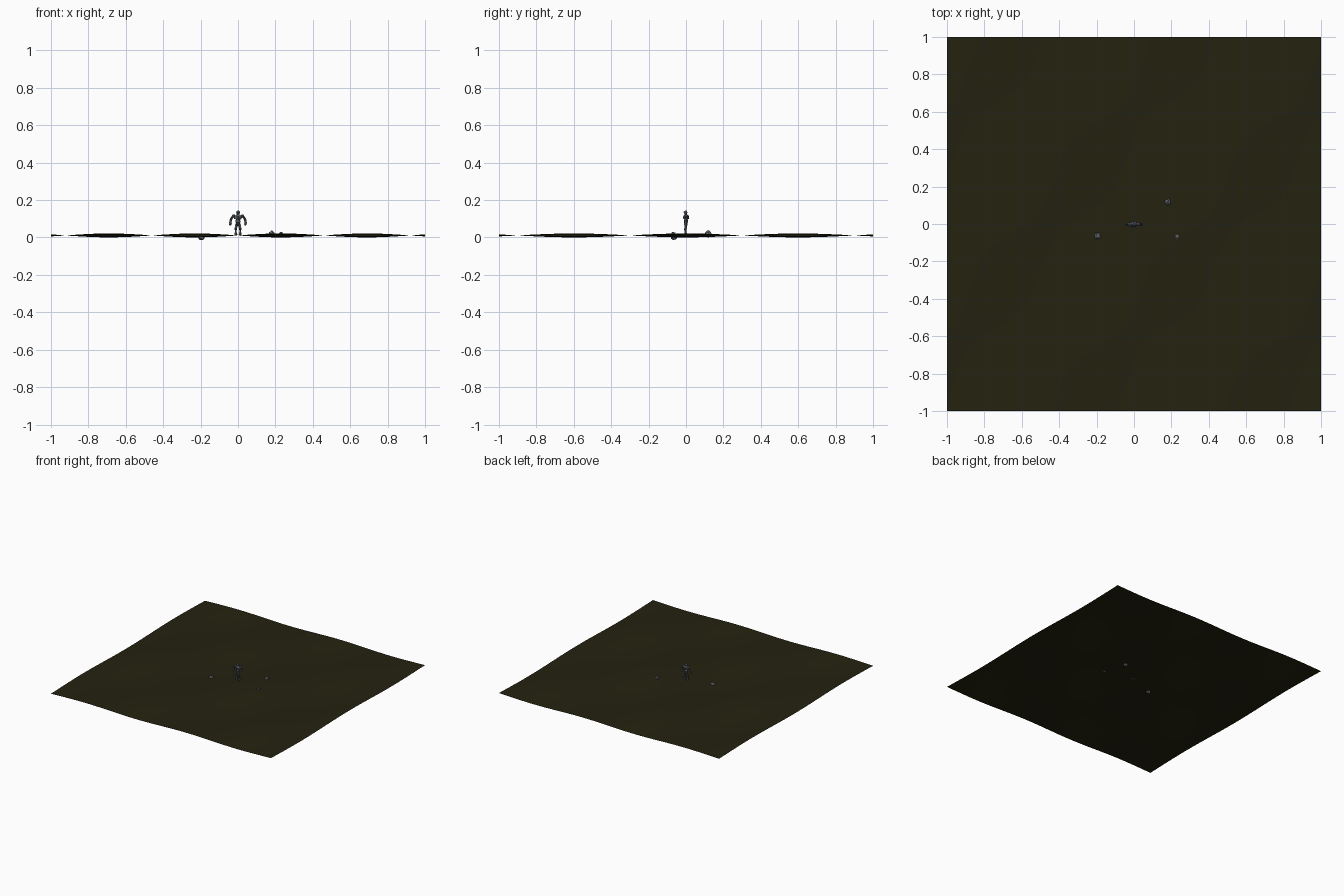
import bpy, bmesh, math, random
from mathutils import Vector

cube = bpy.data.objects.get("Cube")
if cube:
    bpy.data.objects.remove(cube)
rng = random.Random(7)


def material(name, rgb):
    m = bpy.data.materials.new(name)
    m.use_nodes = True
    m.diffuse_color = (*rgb, 1)
    m.node_tree.nodes["Principled BSDF"].inputs["Base Color"].default_value = (*rgb, 1)
    return m


soil = material("dark olive soil", (0.017, 0.016, 0.005))
stone = material("grey stone", (0.12, 0.135, 0.15))
dark = material("dark stone", (0.035, 0.04, 0.047))


def finish(name, bm, mat):
    mesh = bpy.data.meshes.new(name)
    bm.to_mesh(mesh)
    bm.free()
    mesh.materials.append(mat)
    ob = bpy.data.objects.new(name, mesh)
    bpy.context.collection.objects.link(ob)
    return ob


def ground_height(x, y):
    return 0.011 + 0.0105 * math.sin(6.83 * x) * math.cos(5.24 * y)


def boulder(name, centre, size, mat, rough=0.12):
    """Faceted lump with the given half sizes."""
    bm = bmesh.new()
    bmesh.ops.create_icosphere(bm, subdivisions=2, radius=1)
    for v in bm.verts:
        v.co *= 1 + rng.uniform(-rough, rough)
        v.co = Vector(a * b for a, b in zip(v.co, size)) + Vector(centre)
    return finish(name, bm, mat)


def limb(name, start, end, r1, r2, mat):
    """Tapered six-sided segment between two points."""
    a, b = Vector(start), Vector(end)
    bm = bmesh.new()
    bmesh.ops.create_cone(bm, cap_ends=True, segments=6, radius1=r1, radius2=r2,
                          depth=(b - a).length)
    turn = (b - a).to_track_quat('Z', 'Y')
    for v in bm.verts:
        v.co = turn @ v.co + (a + b) / 2
    return finish(name, bm, mat)


# Rolling ground sheet
bm = bmesh.new()
bmesh.ops.create_grid(bm, x_segments=64, y_segments=64, size=1)
for v in bm.verts:
    v.co.z = ground_height(v.co.x, v.co.y)
for f in bm.faces:
    f.smooth = True
finish("ground", bm, soil)

# Scattered rocks
for i, (x, y, r, h) in enumerate([(-0.195, -0.065, 0.018, 0.015),
                                  (0.18, 0.118, 0.016, 0.018),
                                  (0.232, -0.068, 0.011, 0.009)]):
    boulder(f"rock_{i + 1}", (x, y, ground_height(x, y)), (r, r, h), stone, 0.2)

# Figure: trunk and head
boulder("pelvis", (0, 0, 0.070), (0.015, 0.010, 0.009), dark)
boulder("belly", (0, 0, 0.086), (0.014, 0.011, 0.012), stone)
boulder("chest", (0, 0, 0.108), (0.021, 0.014, 0.016), stone)
boulder("chest_plate", (0, -0.010, 0.106), (0.010, 0.006, 0.009), dark)
boulder("back_plate", (0, 0.011, 0.108), (0.013, 0.006, 0.011), dark)
limb("neck", (0, 0, 0.118), (0, -0.001, 0.128), 0.007, 0.006, dark)
boulder("head", (0, -0.002, 0.134), (0.010, 0.010, 0.011), stone)

# Arms and legs on both sides
for side, s in (("left", 1), ("right", -1)):
    boulder(f"{side}_eye", (s * 0.004, -0.011, 0.136), (0.002, 0.002, 0.002), dark)
    boulder(f"{side}_shoulder", (s * 0.024, 0, 0.115), (0.009, 0.010, 0.009), stone)
    limb(f"{side}_upper_arm", (s * 0.025, 0, 0.115), (s * 0.038, 0, 0.097), 0.006, 0.006, dark)
    boulder(f"{side}_elbow", (s * 0.037, 0, 0.098), (0.007, 0.007, 0.007), stone)
    limb(f"{side}_forearm", (s * 0.038, 0, 0.097), (s * 0.041, -0.003, 0.077), 0.006, 0.007, stone)
    boulder(f"{side}_fist", (s * 0.040, -0.004, 0.072), (0.007, 0.008, 0.008), stone)
    limb(f"{side}_thigh", (s * 0.009, 0, 0.069), (s * 0.012, -0.003, 0.043), 0.008, 0.006, stone)
    boulder(f"{side}_knee", (s * 0.012, -0.004, 0.043), (0.007, 0.007, 0.006), dark)
    limb(f"{side}_shin", (s * 0.012, -0.003, 0.043), (s * 0.012, -0.002, 0.016), 0.005, 0.007, stone)
    boulder(f"{side}_foot", (s * 0.012, -0.005, 0.015), (0.008, 0.011, 0.006), stone)
